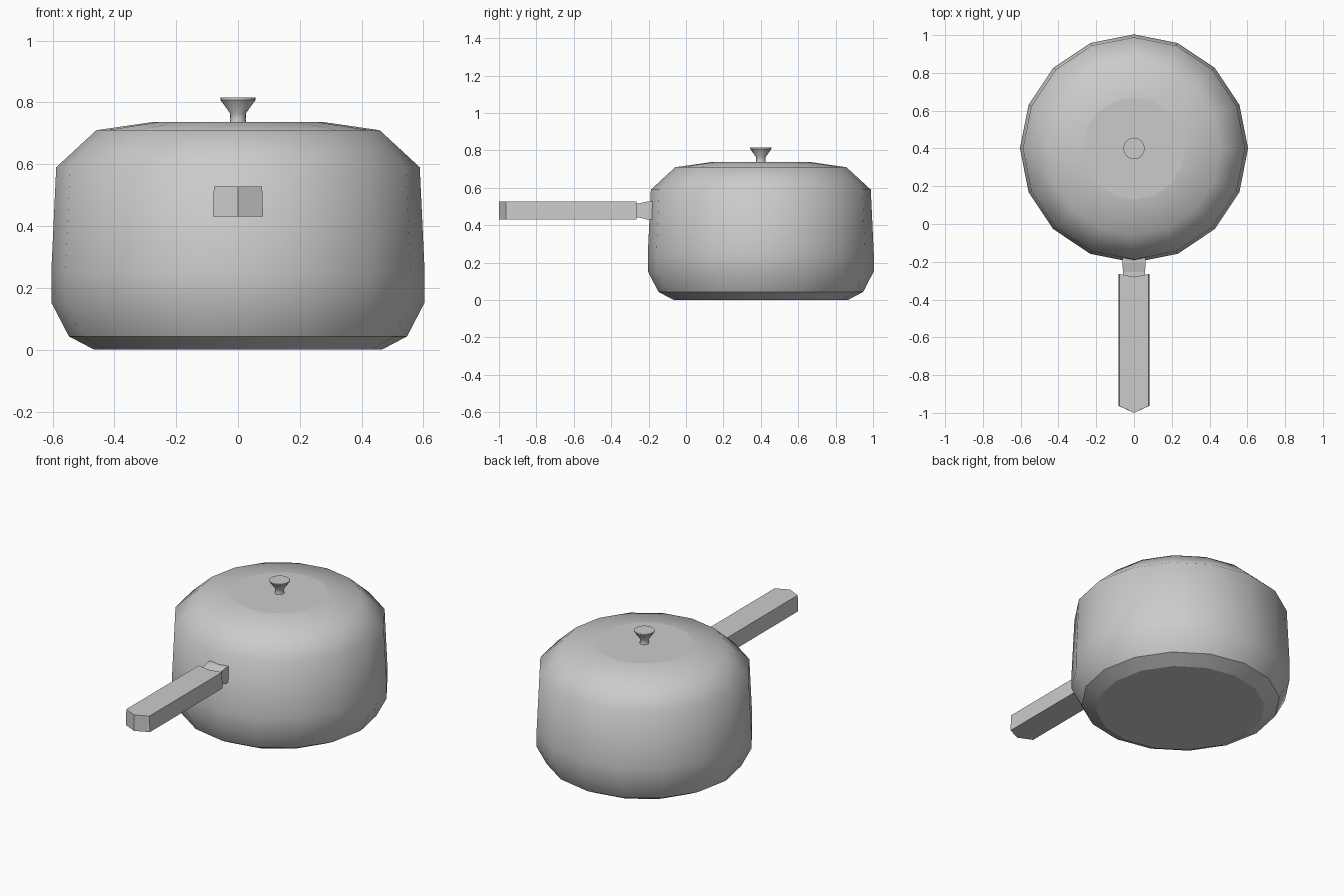
import bpy, bmesh, math

if "Cube" in bpy.data.objects:
    bpy.data.objects.remove(bpy.data.objects["Cube"])

POT_Y = 0.4
SIDES = 16


def finish(name, bm):
    bmesh.ops.recalc_face_normals(bm, faces=bm.faces)
    me = bpy.data.meshes.new(name)
    bm.to_mesh(me)
    bm.free()
    ob = bpy.data.objects.new(name, me)
    bpy.context.collection.objects.link(ob)
    return ob


def bridge(bm, rings):
    """Skin a list of vertex rings and cap both ends."""
    for a, b in zip(rings, rings[1:]):
        for i in range(len(a)):
            j = (i + 1) % len(a)
            bm.faces.new((a[i], a[j], b[j], b[i]))
    bm.faces.new(rings[0])
    bm.faces.new(rings[-1])


def lathe(name, profile, sharp):
    """Revolve (radius, z) points; rings listed in sharp keep a hard edge."""
    bm = bmesh.new()
    rings = []
    for r, z in profile:
        ring = []
        for i in range(SIDES):
            t = 2 * math.pi * i / SIDES
            ring.append(bm.verts.new((r * math.cos(t), POT_Y + r * math.sin(t), z)))
        rings.append(ring)
    bridge(bm, rings)
    for f in bm.faces:
        f.smooth = True
    for k in sharp:
        for i in range(SIDES):
            bm.edges.get((rings[k][i], rings[k][i - 1])).smooth = False
    return finish(name, bm)


def loft(name, sections):
    bm = bmesh.new()
    bridge(bm, [[bm.verts.new(p) for p in s] for s in sections])
    return finish(name, bm)


# Pot with its closed, flush lid
lathe("pot_with_lid",
      [(0.465, 0.0), (0.547, 0.043), (0.604, 0.153), (0.604, 0.25),
       (0.588, 0.59), (0.458, 0.71), (0.27, 0.737)],
      sharp=(0, 1, 6))

# Lid knob
lathe("lid_knob",
      [(0.028, 0.73), (0.025, 0.745), (0.026, 0.765), (0.057, 0.808), (0.057, 0.815)],
      sharp=(0, 3, 4))

# Handle grip: pointed outer end, notched inner end, slightly wider underneath
def grip_outline(w, z):
    return [(-w, -0.265, z), (-w, -0.963, z), (0, -1.0, z),
            (w, -0.963, z), (w, -0.265, z), (0, -0.28, z)]

loft("handle_grip", [grip_outline(0.081, 0.43), grip_outline(0.078, 0.527)])

# Neck joining grip to pot, flaring towards the wall
loft("handle_neck",
     [[(-w, y, lo), (w, y, lo), (w, y, hi), (-w, y, hi)]
      for y, w, lo, hi in [(-0.29, 0.058, 0.442, 0.516), (-0.255, 0.058, 0.442, 0.516),
                           (-0.205, 0.062, 0.43, 0.527), (-0.16, 0.062, 0.43, 0.527)]])
